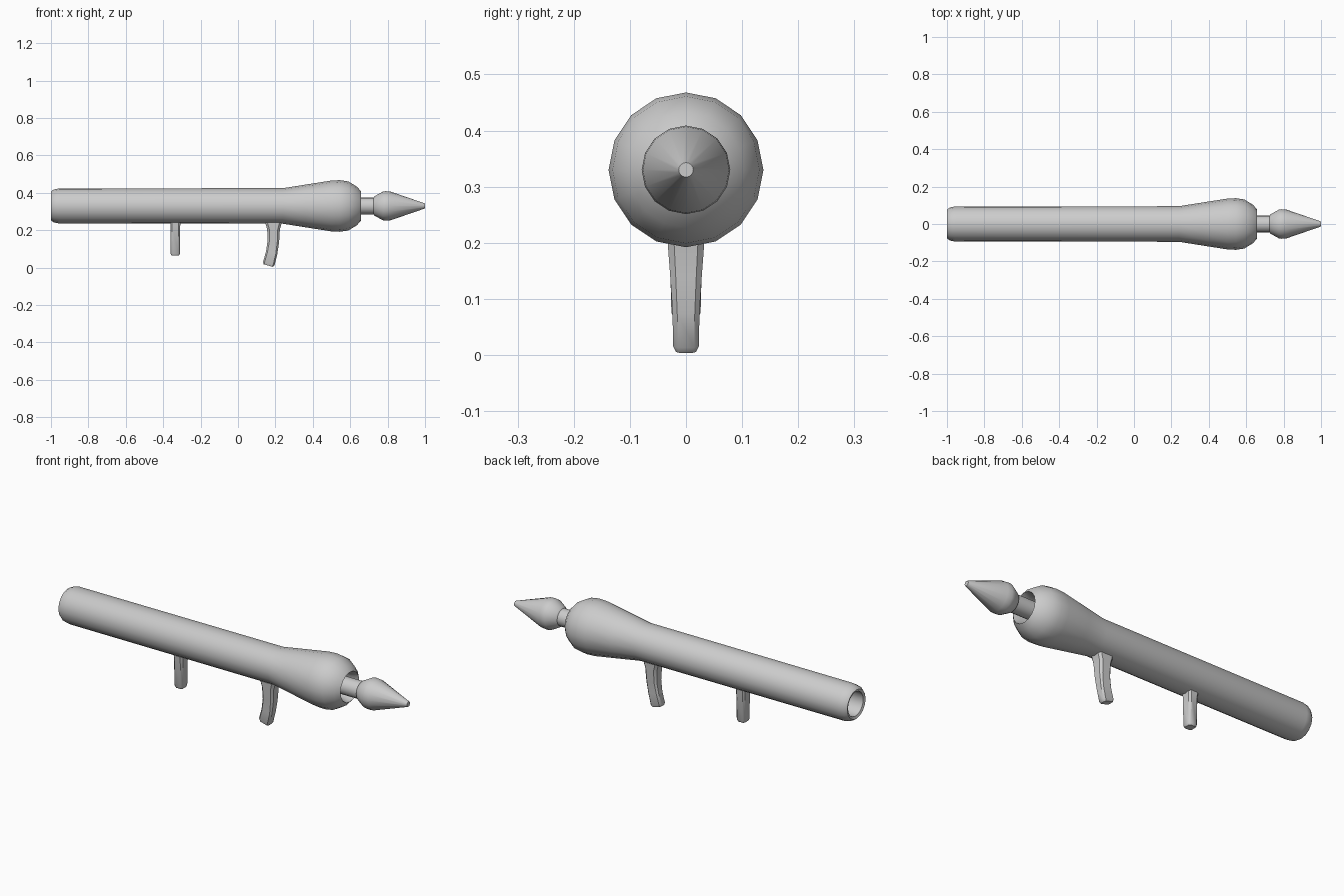
import bpy, bmesh, math

if "Cube" in bpy.data.objects:
    bpy.data.objects.remove(bpy.data.objects["Cube"])

AXIS_Z = 0.33
SIDES = 16


def finish(bm, name, angle=35):
    bmesh.ops.recalc_face_normals(bm, faces=bm.faces)
    mesh = bpy.data.meshes.new(name)
    bm.to_mesh(mesh)
    bm.free()
    obj = bpy.data.objects.new(name, mesh)
    bpy.context.collection.objects.link(obj)
    bpy.ops.object.select_all(action='DESELECT')
    obj.select_set(True)
    bpy.context.view_layer.objects.active = obj
    bpy.ops.object.shade_smooth_by_angle(angle=math.radians(angle))
    return obj


def bridge(bm, rings, closed):
    pairs = list(zip(rings, rings[1:]))
    if closed:
        pairs.append((rings[-1], rings[0]))
    for a, b in pairs:
        n = len(a)
        for i in range(n):
            bm.faces.new((a[i], a[(i + 1) % n], b[(i + 1) % n], b[i]))
    if not closed:
        bm.faces.new(rings[0])
        bm.faces.new(rings[-1])


def lathe(name, profile, closed=False):
    """Spin (x, radius) points around the barrel axis."""
    bm = bmesh.new()
    rings = []
    for x, r in profile:
        angles = [2 * math.pi * i / SIDES for i in range(SIDES)]
        rings.append([bm.verts.new((x, r * math.cos(a), AXIS_Z + r * math.sin(a))) for a in angles])
    bridge(bm, rings, closed)
    return finish(bm, name)


def grip(name, sections):
    """Loft chamfered rectangles: (x, z, half length, half width, tilt in degrees)."""
    bm = bmesh.new()
    rings = []
    for x, z, hx, hy, tilt in sections:
        c = 0.35 * min(hx, hy)
        outline = [(hx, hy - c), (hx - c, hy), (c - hx, hy), (-hx, hy - c),
                   (-hx, c - hy), (c - hx, -hy), (hx - c, -hy), (hx, c - hy)]
        t = math.radians(tilt)
        rings.append([bm.verts.new((x + u * math.cos(t), v, z + u * math.sin(t))) for u, v in outline])
    bridge(bm, rings, False)
    return finish(bm, name, 40)


# Hollow tube with flared muzzle
lathe("launch_tube", [
    (-1.0, 0.077), (-0.985, 0.088), (-0.955, 0.094), (0.24, 0.095),
    (0.36, 0.114), (0.50, 0.136), (0.545, 0.138), (0.59, 0.131),
    (0.636, 0.103), (0.657, 0.079), (0.62, 0.068), (0.45, 0.064), (-0.94, 0.064),
    (-0.995, 0.064)], closed=True)

# Stem and pointed nose
lathe("projectile", [
    (0.40, 0.045), (0.725, 0.045), (0.73, 0.052), (0.775, 0.077),
    (0.79, 0.079), (0.815, 0.077), (0.995, 0.015), (1.0, 0.013)])

# Short straight rear grip
grip("rear_grip", [
    (-0.335, 0.255, 0.030, 0.034, 0), (-0.335, 0.225, 0.026, 0.030, 0),
    (-0.335, 0.075, 0.025, 0.026, 0), (-0.335, 0.065, 0.020, 0.021, 0)])

# Curved front grip
grip("front_grip", [
    (0.190, 0.262, 0.050, 0.037, 0), (0.190, 0.226, 0.040, 0.034, 0),
    (0.190, 0.205, 0.034, 0.033, 0),
    (0.189, 0.14, 0.031, 0.028, -4), (0.180, 0.08, 0.031, 0.024, -11),
    (0.165, 0.022, 0.032, 0.023, -16), (0.162, 0.011, 0.026, 0.018, -16)])
